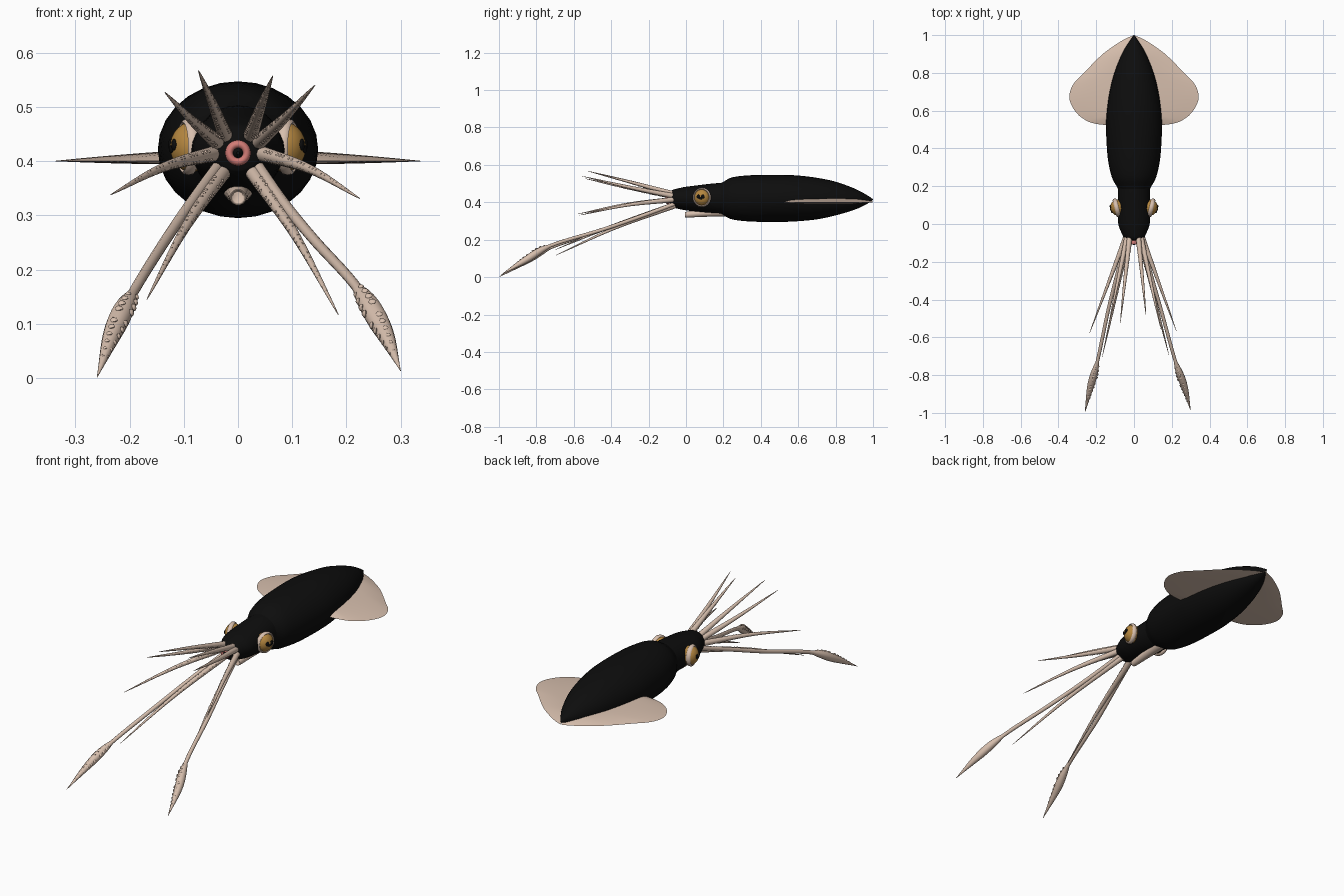
import bpy, bmesh, math
from mathutils import Vector, Matrix

if "Cube" in bpy.data.objects:
    bpy.data.objects.remove(bpy.data.objects["Cube"])


def material(name, rgb):
    m = bpy.data.materials.new(name)
    m.diffuse_color = (*rgb, 1)
    m.use_nodes = True
    m.node_tree.nodes["Principled BSDF"].inputs["Base Color"].default_value = m.diffuse_color
    return m


BLACK = material("ink black", (0.004, 0.004, 0.004))
PALE = material("pale flesh", (0.68, 0.52, 0.42))
GOLD = material("gold", (0.46, 0.24, 0.05))
PINK = material("pink", (0.65, 0.20, 0.18))


def finish(name, bm, mat):
    bmesh.ops.recalc_face_normals(bm, faces=bm.faces)
    for f in bm.faces:
        f.smooth = True
    me = bpy.data.meshes.new(name)
    bm.to_mesh(me)
    bm.free()
    me.materials.append(mat)
    ob = bpy.data.objects.new(name, me)
    bpy.context.collection.objects.link(ob)
    bpy.context.view_layer.objects.active = ob
    ob.select_set(True)
    bpy.ops.object.shade_smooth_by_angle(angle=math.radians(50))
    ob.select_set(False)
    return ob


def spline(pts, n):
    """Catmull-Rom samples through points of any dimension."""
    pts = [Vector(p) for p in pts]
    p = [2 * pts[0] - pts[1]] + pts + [2 * pts[-1] - pts[-2]]
    out = []
    for i in range(n + 1):
        s = i / n * (len(pts) - 1)
        k = min(int(s), len(pts) - 2)
        t = s - k
        a, b, c, d = p[k:k + 4]
        out.append(0.5 * (2 * b + (c - a) * t + (2 * a - 5 * b + 4 * c - d) * t * t
                          + (3 * b - a - 3 * c + d) * t ** 3))
    return out


def skin(bm, rings):
    """Bridge rings of points and cap both ends."""
    vs = [[bm.verts.new(p) for p in r] for r in rings]
    n = len(vs[0])
    for a, b in zip(vs, vs[1:]):
        for i in range(n):
            bm.faces.new((a[i], a[(i + 1) % n], b[(i + 1) % n], b[i]))
    bm.faces.new(vs[0])
    bm.faces.new(vs[-1])


def loft(name, stations, mat, n=30, sides=28):
    """Body of elliptical sections: (y, half width, half height, centre z)."""
    rings = []
    for y, rx, rz, cz in spline(stations, n):
        rings.append([(rx * math.cos(a), y, cz + rz * math.sin(a))
                      for a in (2 * math.pi * i / sides for i in range(sides))])
    bm = bmesh.new()
    skin(bm, rings)
    return finish(name, bm, mat)


# Mantle, head and siphon
loft("mantle", [(0.16, 0.07, 0.07, 0.42), (0.2, 0.092, 0.09, 0.42), (0.25, 0.118, 0.113, 0.421),
                (0.35, 0.139, 0.124, 0.421), (0.5, 0.148, 0.126, 0.421), (0.6, 0.143, 0.122, 0.421),
                (0.7, 0.129, 0.111, 0.42), (0.8, 0.104, 0.09, 0.42), (0.9, 0.064, 0.057, 0.417),
                (0.96, 0.029, 0.028, 0.415), (1.0, 0.002, 0.002, 0.415)], BLACK, 40)
loft("head", [(-0.085, 0.04, 0.036, 0.42), (-0.07, 0.055, 0.047, 0.42), (-0.04, 0.069, 0.055, 0.42),
              (0.0, 0.083, 0.063, 0.42), (0.08, 0.087, 0.073, 0.42), (0.16, 0.085, 0.082, 0.42),
              (0.26, 0.085, 0.085, 0.42)], BLACK, 20)
loft("siphon", [(0.0, 0.010, 0.010, 0.334), (0.002, 0.016, 0.016, 0.334),
                (0.1, 0.022, 0.020, 0.342), (0.23, 0.03, 0.026, 0.35)], PALE, 12, 14)

# Mouth: pink lip ring around a dark beak
mouth = [(0, -0.098 + 0.012 * math.sin(a), 0.016 + 0.008 * math.cos(a))
         for a in (2 * math.pi * i / 10 for i in range(10))]
bm = bmesh.new()
cols = []
for i in range(24):
    rot = Matrix.Rotation(2 * math.pi * i / 24, 4, 'Y')
    cols.append([bm.verts.new(rot @ Vector(p) + Vector((0, 0, 0.415))) for p in mouth])
for i in range(24):
    a, b = cols[i], cols[(i + 1) % 24]
    for j in range(10):
        bm.faces.new((a[j], a[(j + 1) % 10], b[(j + 1) % 10], b[j]))
finish("lip_ring", bm, PINK)
loft("beak", [(-0.112, 0.003, 0.003, 0.415), (-0.1, 0.011, 0.011, 0.415),
              (-0.07, 0.016, 0.016, 0.415)], BLACK, 6, 14)

# Fins: lens-section sheets swept from root line to rounded edge
EDGE = [(0.13, 0.522), (0.20, 0.53), (0.25, 0.546), (0.30, 0.583), (0.336, 0.64), (0.341, 0.69),
        (0.318, 0.745), (0.27, 0.795), (0.165, 0.9), (0.06, 0.973), (0.004, 0.998)]
for side, label in ((1, "right"), (-1, "left")):
    bm = bmesh.new()
    edge, rows = spline(EDGE, 36), 8
    for sign in (1, -1):
        grid = []
        for i, e in enumerate(edge):
            f = i / 36
            root = Vector((0.0, 0.53 + 0.465 * f))
            fat = 0.014 * min(1, 6 * f, 5 * (1 - f)) + 0.001
            line = []
            for j in range(rows + 1):
                u = j / rows
                p = root.lerp(e, u)
                z = 0.41 - 0.010 * u + sign * fat * (1 - u ** 1.7)
                line.append(bm.verts.new((side * p.x, p.y, z)))
            grid.append(line)
        for a, b in zip(grid, grid[1:]):
            for j in range(rows):
                bm.faces.new((a[j], a[j + 1], b[j + 1], b[j]))
    bmesh.ops.remove_doubles(bm, verts=bm.verts, dist=0.0002)
    finish(label + "_fin", bm, PALE)

# Eyes: pale lid ring, gold ball and notched dark pupil, turned slightly forward
for side, label in ((1, "right"), (-1, "left")):
    place = (Matrix.Scale(side, 4, (1, 0, 0)) @ Matrix.Translation((0.086, 0.087, 0.426))
             @ Matrix.Rotation(math.radians(-14), 4, 'Z'))

    def blob(bm, centre, size):
        m = place @ Matrix.Translation(centre) @ Matrix.Diagonal((*size, 1))
        m = m @ Matrix.Rotation(math.pi / 2, 4, 'Y')
        bmesh.ops.create_uvsphere(bm, u_segments=24, v_segments=14, radius=1, matrix=m)

    bm = bmesh.new()
    blob(bm, (0, 0, 0), (0.039, 0.043, 0.046))
    finish(label + "_eye", bm, GOLD)
    bm = bmesh.new()
    blob(bm, (0.036, -0.012, 0.004), (0.0045, 0.010, 0.011))
    blob(bm, (0.036, 0.012, 0.004), (0.0045, 0.010, 0.011))
    blob(bm, (0.038, 0, -0.004), (0.0035, 0.012, 0.007))
    finish(label + "_pupil", bm, BLACK)
    bm = bmesh.new()
    cols = []
    for i in range(32):
        a = 2 * math.pi * i / 32
        cols.append([bm.verts.new(place @ Vector((0.006 + 0.011 * math.sin(b),
                    (0.044 + 0.006 * math.cos(b)) * math.cos(a),
                    (0.046 + 0.006 * math.cos(b)) * math.sin(a))))
                    for b in (2 * math.pi * k / 8 for k in range(8))])
    for i in range(32):
        a, b = cols[i], cols[(i + 1) % 32]
        for j in range(8):
            bm.faces.new((a[j], a[(j + 1) % 8], b[(j + 1) % 8], b[j]))
    finish(label + "_eyelid", bm, PALE)


def limb(name, path, radius, cups, cup_size):
    """Tapered limb; suckers sit in two rows on the side facing the mouth axis."""
    n = 36
    pts = spline(path, n)
    rings, frames = [], []
    for i, p in enumerate(pts):
        t = (pts[min(i + 1, n)] - pts[max(i - 1, 0)]).normalized()
        inward = Vector((0, p.y, 0.415)) - p
        inward = (inward - t * inward.dot(t)).normalized()
        across = t.cross(inward)
        r = radius(i / n)
        frames.append((p, inward, across, t, r))
        rings.append([p + r * (math.cos(a) * inward + math.sin(a) * across)
                      for a in (2 * math.pi * k / 12 for k in range(12))])
    bm = bmesh.new()
    skin(bm, rings)
    finish(name, bm, PALE)
    bm = bmesh.new()
    start, stop, count = cups
    for k in range(count):
        p, inward, across, t, r = frames[round((start + (stop - start) * k / (count - 1)) * n)]
        for s in (-1, 1):
            d = (inward * 0.8 + across * 0.6 * s).normalized()
            size = cup_size * r
            w = d.cross(t)
            m = Matrix((d * 0.6, t, w)).transposed().to_4x4()
            m = Matrix.Translation(p + d * r + t * s * size * 0.8) @ m
            bmesh.ops.create_icosphere(bm, subdivisions=1, radius=size, matrix=m)
    finish(name + "_suckers", bm, PALE)


# Eight arms: base (x, z), tip (x, y, z), and how much the middle bows upward
ARMS = [("upper_left_arm", (-0.022, 0.443), (-0.073, -0.525, 0.567), 0.002),
        ("upper_right_arm", (0.022, 0.443), (0.064, -0.487, 0.557), 0.002),
        ("upper_side_left_arm", (-0.035, 0.432), (-0.135, -0.54, 0.527), -0.004),
        ("upper_side_right_arm", (0.035, 0.432), (0.142, -0.556, 0.54), -0.004),
        ("lower_side_left_arm", (-0.04, 0.415), (-0.235, -0.577, 0.338), 0.012),
        ("lower_side_right_arm", (0.04, 0.415), (0.225, -0.568, 0.331), 0.012),
        ("lower_left_arm", (-0.026, 0.382), (-0.168, -0.703, 0.145), 0.014),
        ("lower_right_arm", (0.026, 0.382), (0.185, -0.695, 0.117), 0.014)]
for name, (bx, bz), tip, bow in ARMS:
    base = Vector((bx, -0.06, bz))
    mid = base.lerp(Vector(tip), 0.5) + Vector((0, 0, bow))
    limb(name, [base, mid, tip], lambda f: 0.0140 * (1 - f) ** 0.8 + 0.0006, (0.1, 0.9, 22), 0.30)


# Two long tentacles ending in leaf-shaped clubs
def club_radius(f):
    if f < 0.62:
        return 0.0105 - 0.002 * f
    g = (f - 0.62) / 0.38
    return 0.0093 * (1 - g) + 0.021 * math.sin(math.pi * g ** 0.75) * (1 - 0.4 * g) * 0.75 + 0.0005


limb("left_tentacle", [(-0.036, -0.06, 0.392), (-0.085, -0.25, 0.325), (-0.135, -0.45, 0.252),
                       (-0.192, -0.72, 0.16), (-0.23, -0.86, 0.085), (-0.26, -0.998, 0.001)],
     club_radius, (0.64, 0.92, 10), 0.40)
limb("right_tentacle", [(0.036, -0.06, 0.392), (0.085, -0.25, 0.322), (0.142, -0.45, 0.253),
                        (0.217, -0.72, 0.17), (0.267, -0.86, 0.09), (0.3, -0.988, 0.013)],
     club_radius, (0.64, 0.92, 10), 0.40)
